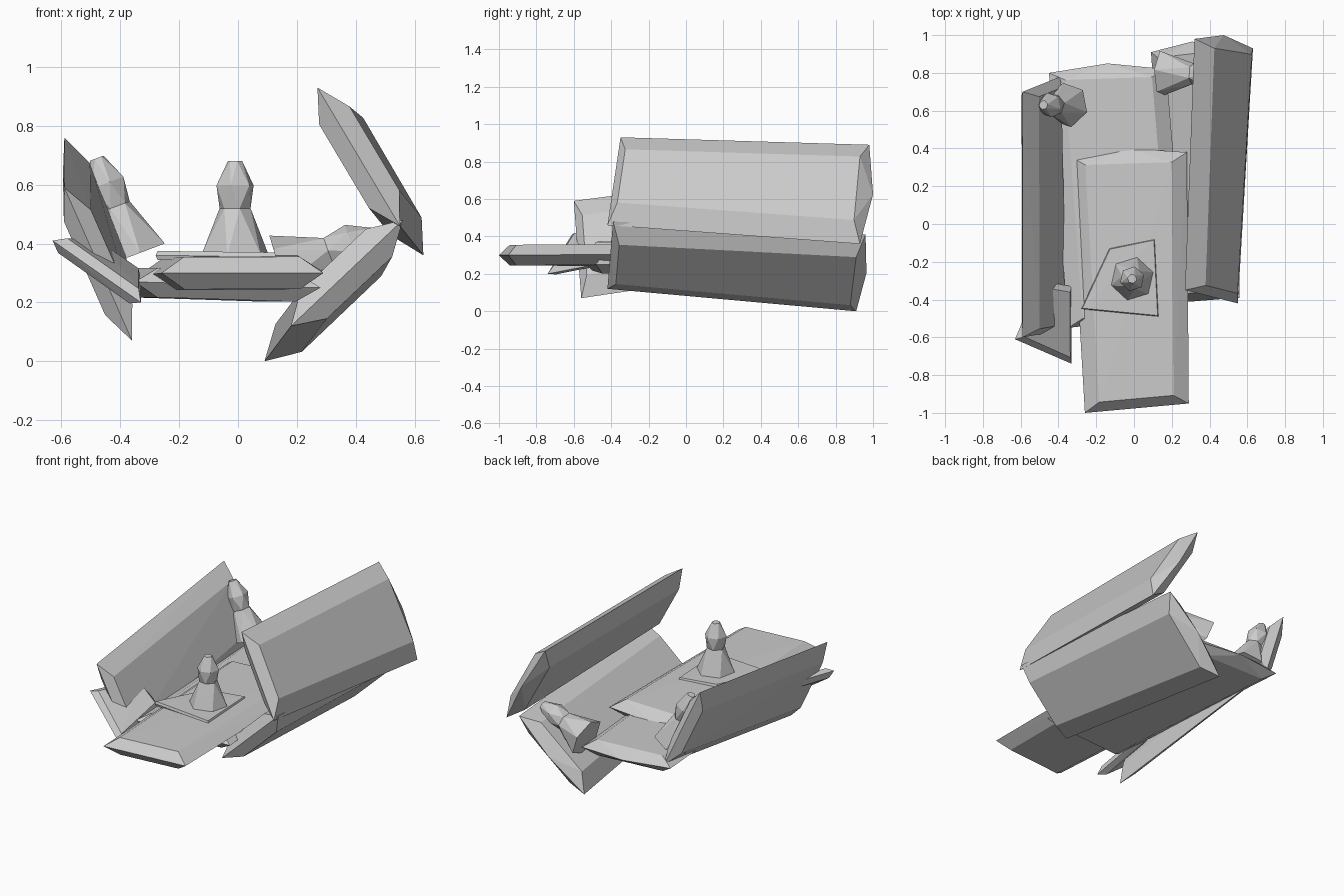
import bpy, bmesh, math
from mathutils import Vector

if "Cube" in bpy.data.objects:
    bpy.data.objects.remove(bpy.data.objects["Cube"])


def make(name, bm):
    bmesh.ops.recalc_face_normals(bm, faces=bm.faces[:])
    me = bpy.data.meshes.new(name)
    bm.to_mesh(me)
    bm.free()
    ob = bpy.data.objects.new(name, me)
    bpy.context.collection.objects.link(ob)
    return ob


def slab(name, corners, half, inset_w=0.11, inset_l=0.04, bulge=0.0):
    """Chamfered plank: corners run front a, front b, back b, back a."""
    c = [Vector(p) for p in corners]
    n = ((c[2] - c[0]).cross(c[3] - c[1])).normalized()
    partner_w, partner_l = (1, 0, 3, 2), (3, 2, 1, 0)
    bm = bmesh.new()
    for i, p in enumerate(c):
        q = p + (c[partner_w[i]] - p).normalized() * inset_w \
              + (c[partner_l[i]] - p).normalized() * inset_l
        for v in (p, q + n * half, q - n * half):
            bm.verts.new(v)
    if bulge:  # slightly bowed back end
        bm.verts.new((c[2] + c[3]) / 2 + Vector((0, bulge, 0)))
    bmesh.ops.convex_hull(bm, input=bm.verts[:])
    bmesh.ops.dissolve_limit(bm, angle_limit=0.02, verts=bm.verts[:], edges=bm.edges[:])
    return make(name, bm)


def figure(name, base, head, spin=0.0, fat=1.0):
    """Faceted peg with a cone skirt and a small head."""
    base, axis = Vector(base), Vector(head) - Vector(base)
    k = axis.length / 0.33
    rot = axis.to_track_quat('Z', 'Y')
    profile = [(0.12, 0.0), (0.054, 0.165), (0.066, 0.245), (0.025, 0.33)]
    n = 6
    bm = bmesh.new()
    rings = []
    for j, (r, h) in enumerate(profile):
        ring = []
        for i in range(n):
            a = spin + 2 * math.pi * (i + 0.5 * (j % 2)) / n
            p = Vector((r * fat * math.cos(a), r * fat * math.sin(a), h * k))
            ring.append(bm.verts.new(base + rot @ p))
        rings.append(ring)
    bm.faces.new(rings[0])
    bm.faces.new(rings[-1])
    for j in range(len(rings) - 1):
        lo, hi = rings[j], rings[j + 1]
        for i in range(n):
            m = (i + 1) % n
            if j % 2 == 0:
                bm.faces.new((lo[i], lo[m], hi[i]))
                bm.faces.new((lo[m], hi[m], hi[i]))
            else:
                bm.faces.new((lo[i], lo[m], hi[m]))
                bm.faces.new((lo[i], hi[m], hi[i]))
    return make(name, bm)


# Floor planks
slab("front_deck", [(-0.26, -1, 0.30), (0.29, -0.95, 0.30),
                    (0.28, 0.38, 0.31), (-0.34, 0.36, 0.29)], 0.055, 0.08, 0.05, 0.03)
slab("rear_deck", [(-0.35, -0.55, 0.27), (0.28, -0.48, 0.25),
                   (0.17, 0.82, 0.25), (-0.45, 0.80, 0.27)], 0.05, 0.08, 0.04, 0.04)

# Right side: sloping lower panel and upper panel leaning inwards
slab("right_lower_panel", [(0.18, -0.42, 0.12), (0.56, -0.39, 0.48),
                           (0.52, 0.96, 0.41), (0.09, 0.91, 0.0)], 0.065, bulge=0.03)
slab("right_upper_panel", [(0.27, -0.35, 0.93), (0.55, -0.42, 0.46),
                           (0.63, 0.93, 0.36), (0.32, 0.98, 0.89)], 0.06, bulge=0.045)

# Left side: wall plank with a crosswise plate at its front end
slab("left_wall", [(-0.59, -0.60, 0.59), (-0.36, -0.56, 0.07),
                   (-0.39, 0.78, 0.27), (-0.59, 0.70, 0.76)], 0.05)
slab("left_front_plate", [(-0.63, -0.61, 0.41), (-0.33, -0.74, 0.20),
                          (-0.33, -0.33, 0.28), (-0.50, -0.30, 0.40)], 0.03, 0.03, 0.03)

# Base plate under the standing figure
slab("base_plate", [(-0.28, -0.45, 0.36), (0.13, -0.49, 0.355),
                    (0.11, -0.08, 0.355), (-0.13, -0.13, 0.355)], 0.015, 0.005, 0.005)

# Figures: one upright, one leaning left, one fallen right
figure("standing_figure", (-0.01, -0.29, 0.36), (-0.01, -0.29, 0.68), 0.3)
figure("leaning_figure", (-0.355, 0.63, 0.36), (-0.48, 0.63, 0.69), 0.2)
figure("fallen_figure", (0.15, 0.80, 0.31), (0.47, 0.79, 0.43), 0.4, 1.05)
